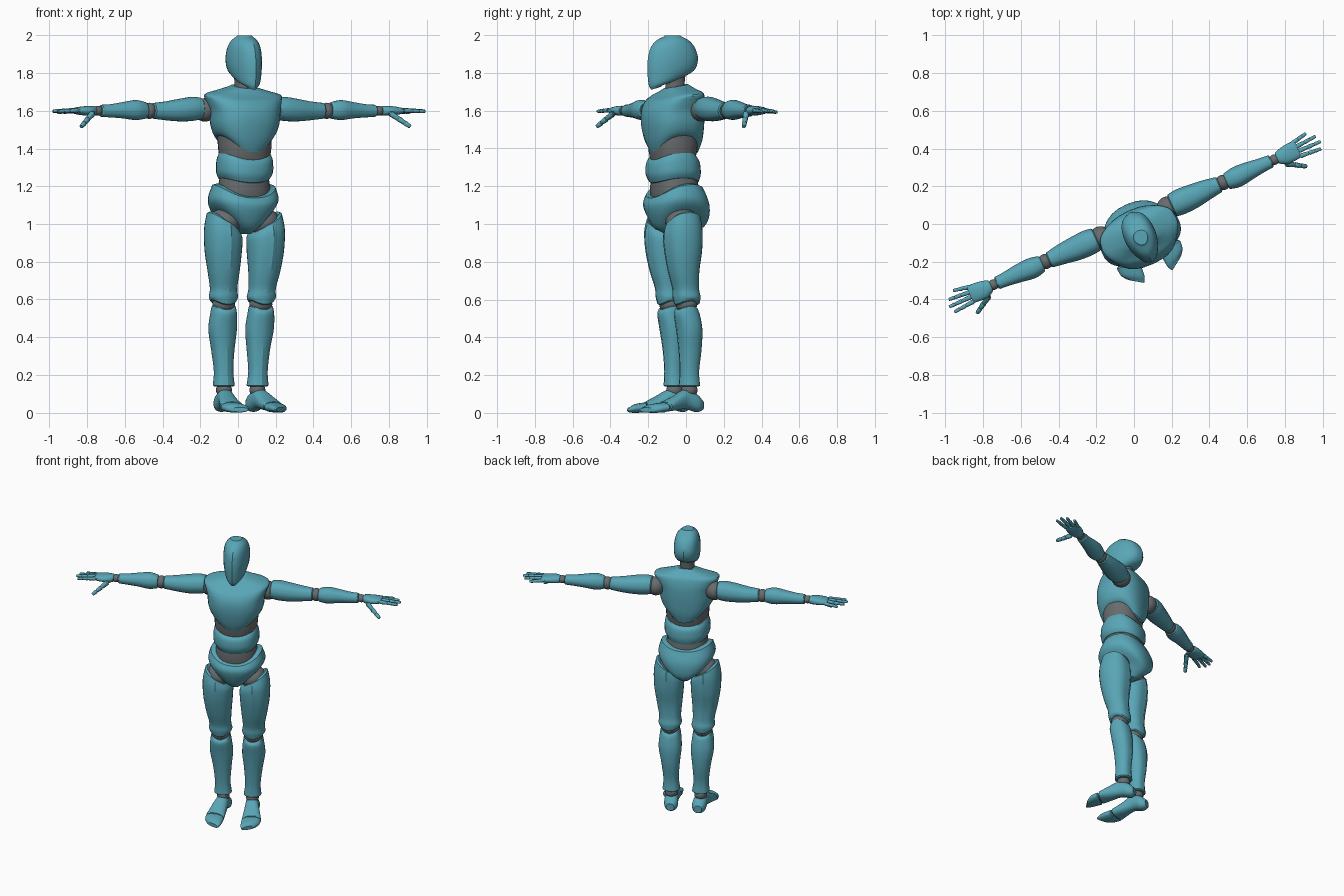
import bpy
import bmesh
from math import sin, cos, pi, radians
from mathutils import Matrix, Vector

cube = bpy.data.objects.get("Cube")
if cube:
    bpy.data.objects.remove(cube, do_unlink=True)

# The whole figure is turned about the vertical axis
BODY = Matrix.Translation((0, 0.01, 0)) @ Matrix.Rotation(radians(24), 4, 'Z')
ARM_Z = 1.6


def material(name, color):
    m = bpy.data.materials.new(name)
    m.use_nodes = True
    m.diffuse_color = color
    m.node_tree.nodes["Principled BSDF"].inputs["Base Color"].default_value = color
    return m


TEAL = material("teal shell", (0.10, 0.38, 0.47, 1))
GREY = material("grey joint", (0.14, 0.15, 0.155, 1))


# Ways to stand a tube: upright, along the arm, along the foot
def upright(u, v, s):
    return Vector((u, v, s))


def along_arm(u, v, s):
    return Vector((s, v, ARM_Z + u))


def along_foot(u, v, s):
    return Vector((u, s, v))


def finish(name, bm, mat, side, angle=32):
    for v in bm.verts:
        v.co = BODY @ Vector((v.co.x * side, v.co.y, v.co.z))
    bmesh.ops.recalc_face_normals(bm, faces=bm.faces)
    mesh = bpy.data.meshes.new(name)
    bm.to_mesh(mesh)
    bm.free()
    mesh.materials.append(mat)
    mesh.polygons.foreach_set("use_smooth", [True] * len(mesh.polygons))
    mesh.set_sharp_from_angle(angle=radians(angle))
    bpy.context.collection.objects.link(bpy.data.objects.new(name, mesh))


def smooth_rings(rings, steps):
    """Catmull-Rom interpolation between the given sections."""
    rings = [tuple(r) + (0,) * (8 - len(r)) for r in rings]
    out = []
    for i in range(len(rings) - 1):
        a, b = rings[max(i - 1, 0)], rings[i]
        c, d = rings[i + 1], rings[min(i + 2, len(rings) - 1)]
        for k in range(steps):
            t = k / steps
            out.append([0.5 * (2 * q + (r - p) * t + (2 * p - 5 * q + 4 * r - w) * t * t
                               + (3 * q - p - 3 * r + w) * t ** 3)
                        for p, q, r, w in zip(a, b, c, d)])
    return out + [list(rings[-1])]


def tube(name, rings, mat=TEAL, frame=upright, side=1, n=28, p=2.3,
         ridge=0.0, taper=0.0, steps=4, cap=0.006):
    """Section: position, centre u, v low, v high, half width, dip, tilt, lean."""
    rings = smooth_rings(rings, steps)
    # Rounded rims at both ends
    for end, inner in ((0, 1), (-1, -2)):
        r = list(rings[end])
        mid, half = (r[2] + r[3]) / 2, (r[3] - r[2]) / 2 * 0.86
        r[0] += cap if r[0] > rings[inner][0] else -cap
        r[2], r[3], r[4] = mid - half, mid + half, r[4] * 0.86
        rings.insert(0 if end == 0 else len(rings), r)
    bm = bmesh.new()
    loops = []
    for s, cu, lo, hi, ru, dip, tilt, lean in rings:
        loop = []
        for k in range(n):
            t = 2 * pi * k / n
            c, d = cos(t), sin(t)
            u = abs(c) ** (2 / p) * (1 if c > 0 else -1) * ru
            v = abs(d) ** (2 / p) * (1 if d > 0 else -1) * (hi - lo) / 2
            u *= 1 - taper * max(0, -d)
            if abs(c) < 0.01:
                v *= 1 + ridge
            pos = s + dip * cos(2 * t) + tilt * d + lean * c
            loop.append(bm.verts.new(frame(cu + u, (lo + hi) / 2 + v, pos)))
        loops.append(loop)
    for a, b in zip(loops, loops[1:]):
        for k in range(n):
            bm.faces.new((a[k], a[(k + 1) % n], b[(k + 1) % n], b[k]))
    bm.faces.new(loops[0])
    bm.faces.new(loops[-1])
    finish(name, bm, mat, side)


def ball(name, center, scale, side=1):
    bm = bmesh.new()
    bmesh.ops.create_uvsphere(bm, u_segments=24, v_segments=14, radius=1,
                              matrix=Matrix.Translation(center) @ Matrix.Diagonal((*scale, 1)))
    finish(name, bm, GREY, side)


def limb(name, start, end, r0, r1, mat, side):
    """Small tapered segment between two points."""
    start, axis = Vector(start), Vector(end) - Vector(start)
    q = axis.to_track_quat('Z', 'Y')
    tube(name, [(0, 0, -r0, r0, r0), (axis.length, 0, -r1, r1, r1)], mat,
         lambda u, v, s: start + q @ Vector((u, v, s)), side, n=12, steps=1, cap=0.004)


# Head and neck
tube("head", [(1.728, 0, -.215, -.15, .03, 0, .01), (1.755, 0, -.224, -.06, .058, 0, .015),
              (1.81, 0, -.23, .025, .078), (1.87, 0, -.227, .05, .085),
              (1.93, 0, -.212, .034, .08), (1.97, 0, -.18, 0, .066),
              (1.993, 0, -.135, -.045, .044)], p=2.5, ridge=.04, taper=.3)
tube("neck", [(1.66, 0, -.14, -.005, .06), (1.72, 0, -.125, -.025, .047),
              (1.79, 0, -.13, -.02, .05)], GREY)

# Torso shells and the flexible core between them
tube("chest", [(1.415, 0, -.205, .045, .12, .04), (1.46, 0, -.228, .06, .158, .02),
               (1.53, 0, -.243, .066, .18), (1.6, 0, -.238, .066, .188),
               (1.65, 0, -.21, .06, .205), (1.685, 0, -.17, .045, .212, 0, .01),
               (1.705, 0, -.145, .02, .15, 0, .01), (1.725, 0, -.13, 0, .075, 0, .01)], p=2.5)
tube("upper_core", [(1.32, 0, -.195, .02, .13), (1.4, 0, -.21, .035, .14),
                    (1.48, 0, -.21, .04, .145)], GREY)
tube("abdomen", [(1.232, 0, -.208, .045, .132, .012), (1.27, 0, -.225, .055, .148, .008),
                 (1.33, 0, -.222, .05, .147, .012), (1.36, 0, -.205, .035, .135, .022)])
tube("waist_core", [(1.1, 0, -.19, .04, .14), (1.18, 0, -.2, .045, .138),
                    (1.27, 0, -.195, .03, .125)], GREY)
tube("pelvis", [(.953, 0, -.14, .03, .04), (1.0, 0, -.188, .08, .095, .02),
                (1.06, 0, -.22, .1, .165, .03, -.01), (1.12, 0, -.235, .098, .186, .02),
                (1.182, 0, -.218, .065, .168, .025, .02)])

for side, tag in ((1, "left_"), (-1, "right_")):
    # Legs
    ball(tag + "hip_joint", (.112, -.082, 1.01), (.086, .09, .075), side)
    tube(tag + "thigh", [(1.005, .122, -.172, .01, .084, 0, 0, .055),
                         (.95, .123, -.186, .018, .098, 0, 0, .025),
                         (.86, .122, -.18, .016, .096), (.75, .118, -.158, .003, .083),
                         (.66, .112, -.132, .005, .071), (.615, .11, -.128, .014, .076),
                         (.588, .109, -.12, .01, .07, .012)], side=side, ridge=.06)
    ball(tag + "knee_joint", (.108, -.056, .575), (.062, .056, .05), side)
    tube(tag + "shin", [(.552, .108, -.113, .002, .064, .012), (.52, .108, -.12, .012, .07),
                        (.44, .107, -.106, .026, .075), (.33, .103, -.092, .025, .06),
                        (.22, .1, -.086, .014, .05), (.145, .098, -.09, .02, .057)],
         side=side, ridge=.06)
    ball(tag + "ankle_joint", (.097, -.035, .12), (.042, .044, .04), side)

    # Feet
    tube(tag + "foot", [(.036, .092, .012, .07, .03), (.005, .093, .004, .1, .046),
                        (-.06, .1, .02, .125, .044), (-.13, .112, .012, .09, .054),
                        (-.185, .12, .006, .062, .061, 0, 0, .012)], TEAL, along_foot, side)
    tube(tag + "toe_joint", [(-.17, .12, .012, .05, .054), (-.215, .121, .01, .046, .052)],
         GREY, along_foot, side)
    tube(tag + "toes", [(-.2, .121, .002, .055, .062, 0, 0, .012),
                        (-.255, .122, 0, .046, .057, 0, 0, .025),
                        (-.285, .118, .002, .03, .042, 0, 0, .025)], TEAL, along_foot, side)

    # Arms
    ball(tag + "shoulder_joint", (.195, -.005, 1.605), (.06, .062, .062), side)
    tube(tag + "upper_arm", [(.222, .012, -.062, .058, .058), (.27, .01, -.067, .064, .064),
                             (.34, .004, -.064, .06, .06), (.42, 0, -.052, .052, .05),
                             (.49, 0, -.042, .04, .042)], TEAL, along_arm, side, ridge=.05)
    ball(tag + "elbow_joint", (.515, 0, ARM_Z), (.038, .041, .043), side)
    tube(tag + "forearm", [(.54, .002, -.046, .04, .044), (.595, .004, -.056, .05, .053),
                           (.67, .003, -.046, .046, .043), (.74, 0, -.037, .037, .035),
                           (.792, 0, -.033, .033, .032)], TEAL, along_arm, side, ridge=.05)
    ball(tag + "wrist_joint", (.815, 0, ARM_Z), (.03, .028, .026), side)

    # Hands
    tube(tag + "palm", [(.836, 0, -.034, .034, .025), (.87, 0, -.05, .044, .026),
                        (.915, 0, -.05, .05, .022), (.945, 0, -.046, .05, .016)],
         TEAL, along_arm, side, n=20)
    fingers = [("index", (.945, -.038, 1.602), (1.06, -.048, 1.597)),
               ("middle", (.95, -.011, 1.604), (1.074, -.012, 1.599)),
               ("ring", (.945, .015, 1.602), (1.06, .024, 1.597)),
               ("little", (.935, .04, 1.598), (1.02, .058, 1.592)),
               ("thumb", (.862, -.045, 1.588), (.952, -.1, 1.518))]
    for finger, a, b in fingers:
        a, b = Vector(a), Vector(b)
        wide = 1.3 if finger == "thumb" else 1.0
        limb(tag + finger + "_core", a, a.lerp(b, .9), .008 * wide, .007 * wide, GREY, side)
        for k, (f0, f1) in enumerate(((.06, .4), (.48, .7), (.78, 1))):
            r = (.0125 - .0012 * k) * wide
            limb(f"{tag}{finger}_segment_{k + 1}", a.lerp(b, f0), a.lerp(b, f1),
                 r, r * .82, TEAL, side)
